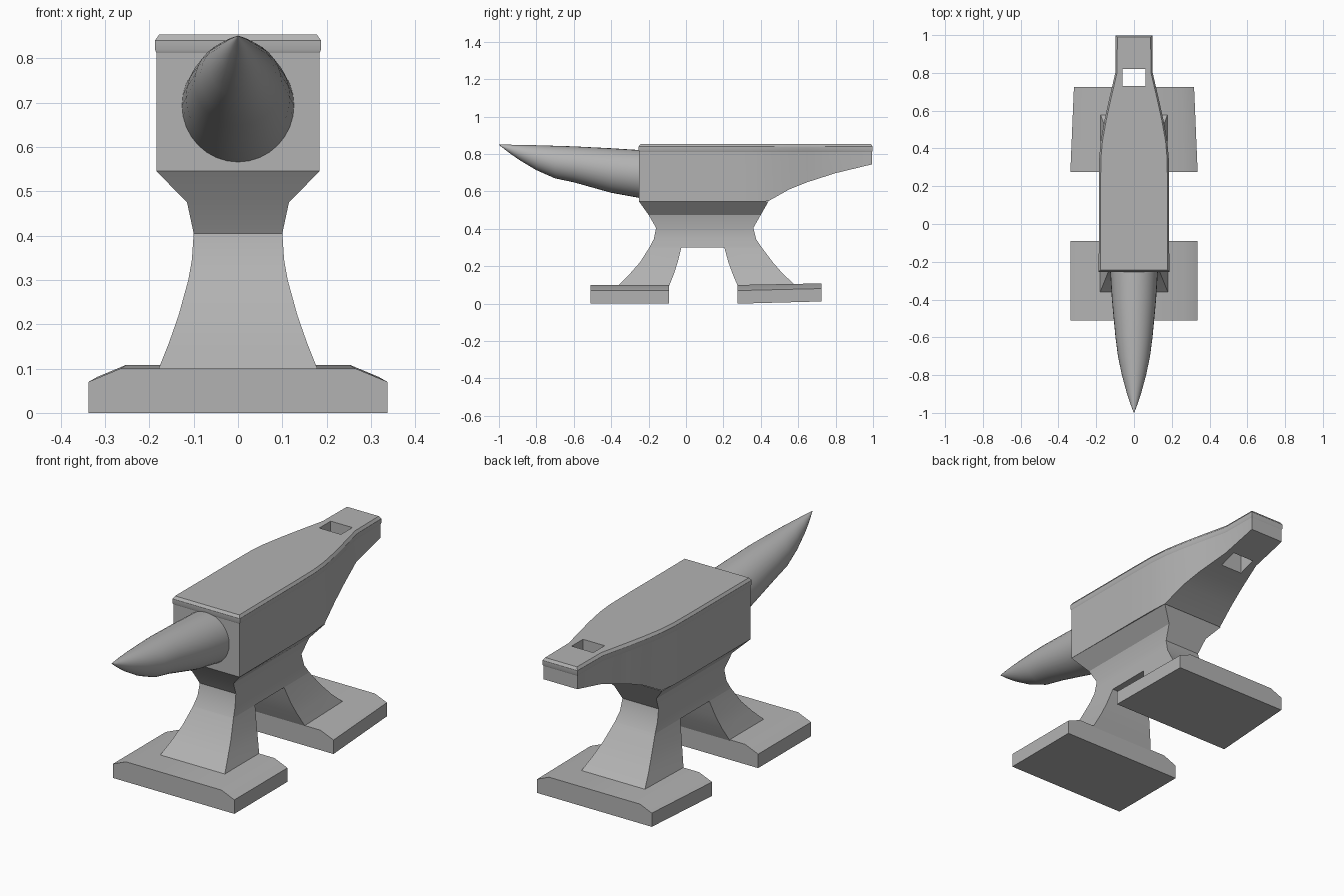
import bpy, bmesh, math

if "Cube" in bpy.data.objects:
    bpy.data.objects.remove(bpy.data.objects["Cube"])

# Dark iron grey shared by all parts
iron = bpy.data.materials.new("iron")
iron.diffuse_color = (0.45, 0.45, 0.45, 1)
iron.use_nodes = True
iron.node_tree.nodes["Principled BSDF"].inputs["Base Color"].default_value = iron.diffuse_color


def loft(name, rings):
    """Skin a closed, capped mesh through a list of equal-length point rings."""
    bm = bmesh.new()
    rows = [[bm.verts.new(p) for p in ring] for ring in rings]
    n = len(rows[0])
    for a, b in zip(rows, rows[1:]):
        for i in range(n):
            j = (i + 1) % n
            bm.faces.new((a[i], a[j], b[j], b[i]))
    bm.faces.new(rows[0])
    bm.faces.new(rows[-1])
    bmesh.ops.recalc_face_normals(bm, faces=bm.faces)
    mesh = bpy.data.meshes.new(name)
    bm.to_mesh(mesh)
    bm.free()
    mesh.materials.append(iron)
    obj = bpy.data.objects.new(name, mesh)
    bpy.context.collection.objects.link(obj)
    return obj


def rect(z, w, y0, y1, w1=None):
    w1 = w if w1 is None else w1
    return [(-w, y0, z), (w, y0, z), (w1, y1, z), (-w1, y1, z)]


# Body with rising heel: (y, half width, underside z)
stations = [(-0.25, 0.184, 0.545), (0.0, 0.183, 0.545), (0.2, 0.183, 0.545),
            (0.35, 0.181, 0.545), (0.44, 0.173, 0.548), (0.55, 0.153, 0.61),
            (0.65, 0.131, 0.65), (0.8, 0.096, 0.698), (0.995, 0.094, 0.745)]
body = loft("body", [[(-w, y, z), (w, y, z), (w, y, 0.815), (-w, y, 0.815)]
                     for y, w, z in stations])


# Face plate with bevelled rim
def outline(z, grow):
    side = [(w + grow, y) for y, w, _ in stations]
    side[0] = (side[0][0], side[0][1] - grow)
    side[-1] = (side[-1][0], side[-1][1] + grow)
    return [(x, y, z) for x, y in side] + [(-x, y, z) for x, y in reversed(side)]


plate = loft("face_plate", [outline(0.812, 0), outline(0.819, 0.003),
                            outline(0.84, 0.003), outline(0.853, -0.006)])

# Square tool hole through the heel
cutter = loft("hole_cutter", [rect(0.5, 0.06, 0.73, 0.82), rect(1.0, 0.06, 0.73, 0.82)])
cutter.hide_render = True
for obj in (body, plate):
    mod = obj.modifiers.new("hole", 'BOOLEAN')
    mod.operation = 'DIFFERENCE'
    mod.solver = 'EXACT'
    mod.object = cutter
    bpy.context.view_layer.objects.active = obj
    bpy.ops.object.modifier_apply(modifier=mod.name)
bpy.data.objects.remove(cutter)

# Horn: (y, half width, top z, bottom z)
horn_rows = [(-0.24, 0.127, 0.821, 0.564), (-0.4, 0.117, 0.831, 0.593),
             (-0.6, 0.098, 0.841, 0.649), (-0.7, 0.085, 0.844, 0.67),
             (-0.8, 0.064, 0.847, 0.714), (-0.895, 0.038, 0.849, 0.771),
             (-0.95, 0.020, 0.850, 0.810), (-1.0, 0.001, 0.851, 0.849)]
turns = [math.tau * i / 32 for i in range(32)]
loft("horn", [[(w * math.cos(a), y, (t + b) / 2 + (t - b) / 2 * math.sin(a))
               for a in turns] for y, w, t, b in horn_rows])

# Waist
loft("waist", [rect(0.545, 0.184, -0.25, 0.44, 0.175), rect(0.475, 0.115, -0.2, 0.40),
               rect(0.405, 0.10, -0.16, 0.36), rect(0.345, 0.104, -0.172, 0.375),
               rect(0.30, 0.112, -0.196, 0.405)])

# Flared legs
loft("front_leg", [rect(0.30, 0.112, -0.196, -0.025), rect(0.22, 0.134, -0.247, -0.045),
                   rect(0.16, 0.155, -0.30, -0.064), rect(0.095, 0.181, -0.365, -0.09)])
loft("back_leg", [rect(0.30, 0.112, 0.205, 0.405), rect(0.22, 0.134, 0.227, 0.465),
                  rect(0.16, 0.155, 0.249, 0.518), rect(0.098, 0.179, 0.275, 0.585)])


# Feet with chamfered sides
def foot_ring(y, w, inner, lift):
    right = [(w, lift), (w, 0.07 + lift * 0.9), (inner, 0.1 + lift * 0.7)]
    return ([(x, y, z) for x, z in right] + [(-x, y, z) for x, z in reversed(right)])


loft("front_foot", [foot_ring(-0.51, 0.337, 0.265, 0), foot_ring(-0.09, 0.337, 0.265, 0)])
loft("back_foot", [foot_ring(0.275, 0.337, 0.265, 0), foot_ring(0.725, 0.318, 0.252, 0.012)])

bpy.ops.object.select_all(action='SELECT')
bpy.context.view_layer.objects.active = body
bpy.ops.object.shade_smooth_by_angle(angle=math.radians(25))
